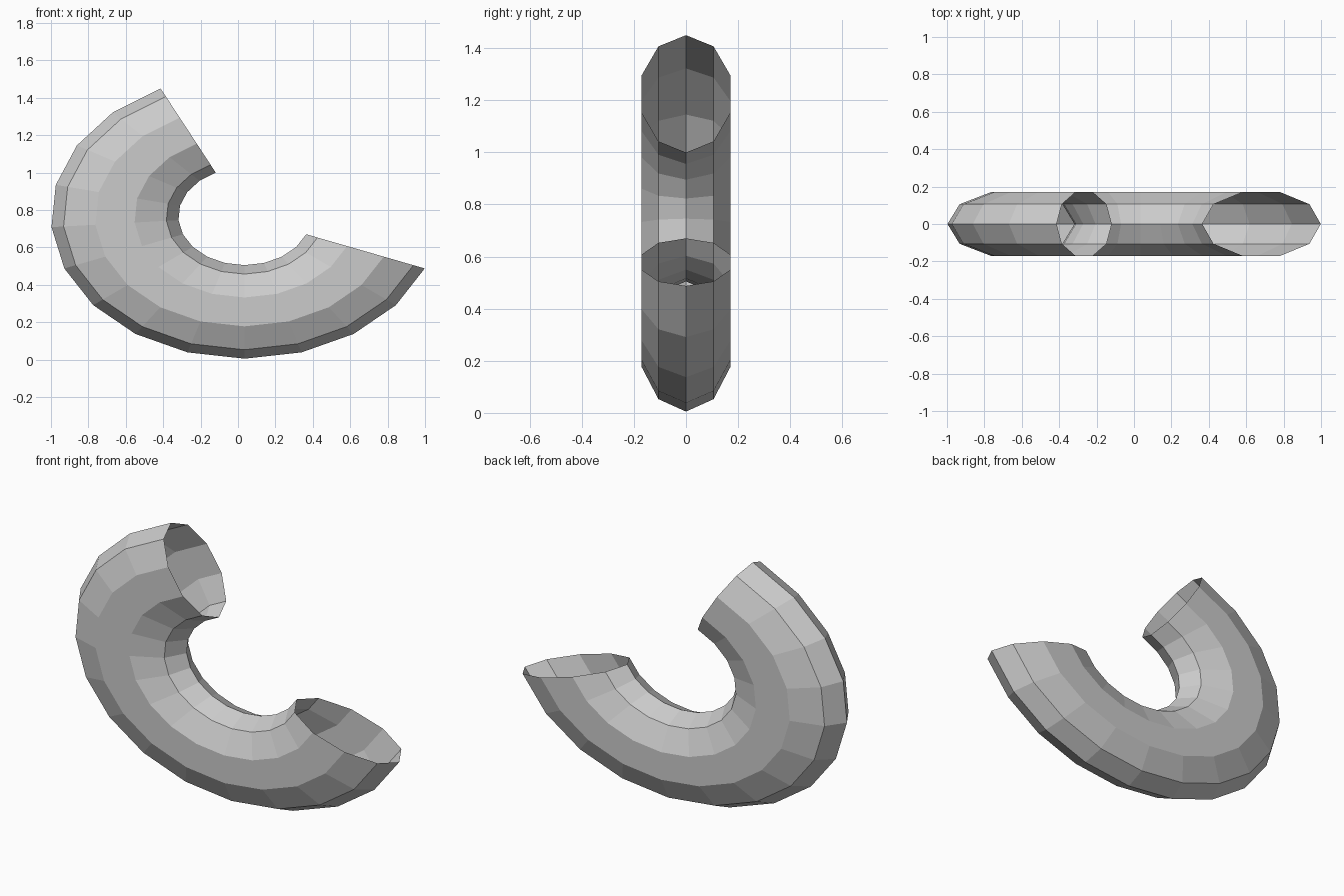
import bpy, bmesh
from math import sin, cos, radians, pi

if "Cube" in bpy.data.objects:
    bpy.data.objects.remove(bpy.data.objects["Cube"])

# Ring proportions: a torus squashed in depth and stretched in width
CENTRE_X, CENTRE_Z = 0.035, 0.765
MAJOR, MINOR = 0.51, 0.25
STRETCH_X = 1.362
DEPTH = 0.18
SIDES = 10
STEP = 2 * pi / 21


def section(bm, turn):
    """One ten-sided cross-section, turned around the ring from the bottom."""
    ring = []
    for j in range(SIDES):
        a = 2 * pi * j / SIDES
        r = MAJOR + MINOR * cos(a)
        ring.append(bm.verts.new((CENTRE_X + STRETCH_X * r * sin(turn),
                                  DEPTH * sin(a),
                                  CENTRE_Z - r * cos(turn))))
    return ring


# Open tube: nine segments to the left of the bottom, four to the right
bm = bmesh.new()
rings = [section(bm, k * STEP) for k in range(-9, 5)]
for a, b in zip(rings, rings[1:]):
    for j in range(SIDES):
        n = (j + 1) % SIDES
        bm.faces.new((a[j], b[j], b[n], a[n]))

# Make the faces point away from the tube's core
bm.normal_update()
f = bm.faces[0] if bm.faces.ensure_lookup_table() is None else None
core = sum((v.co for v in rings[0] + rings[1]), rings[0][0].co * 0) / (2 * SIDES)
if f.normal.dot(f.calc_center_median() - core) < 0:
    bmesh.ops.reverse_faces(bm, faces=bm.faces[:])

mesh = bpy.data.meshes.new("partial_ring")
bm.to_mesh(mesh)
bm.free()
obj = bpy.data.objects.new("partial_ring", mesh)
bpy.context.collection.objects.link(obj)
